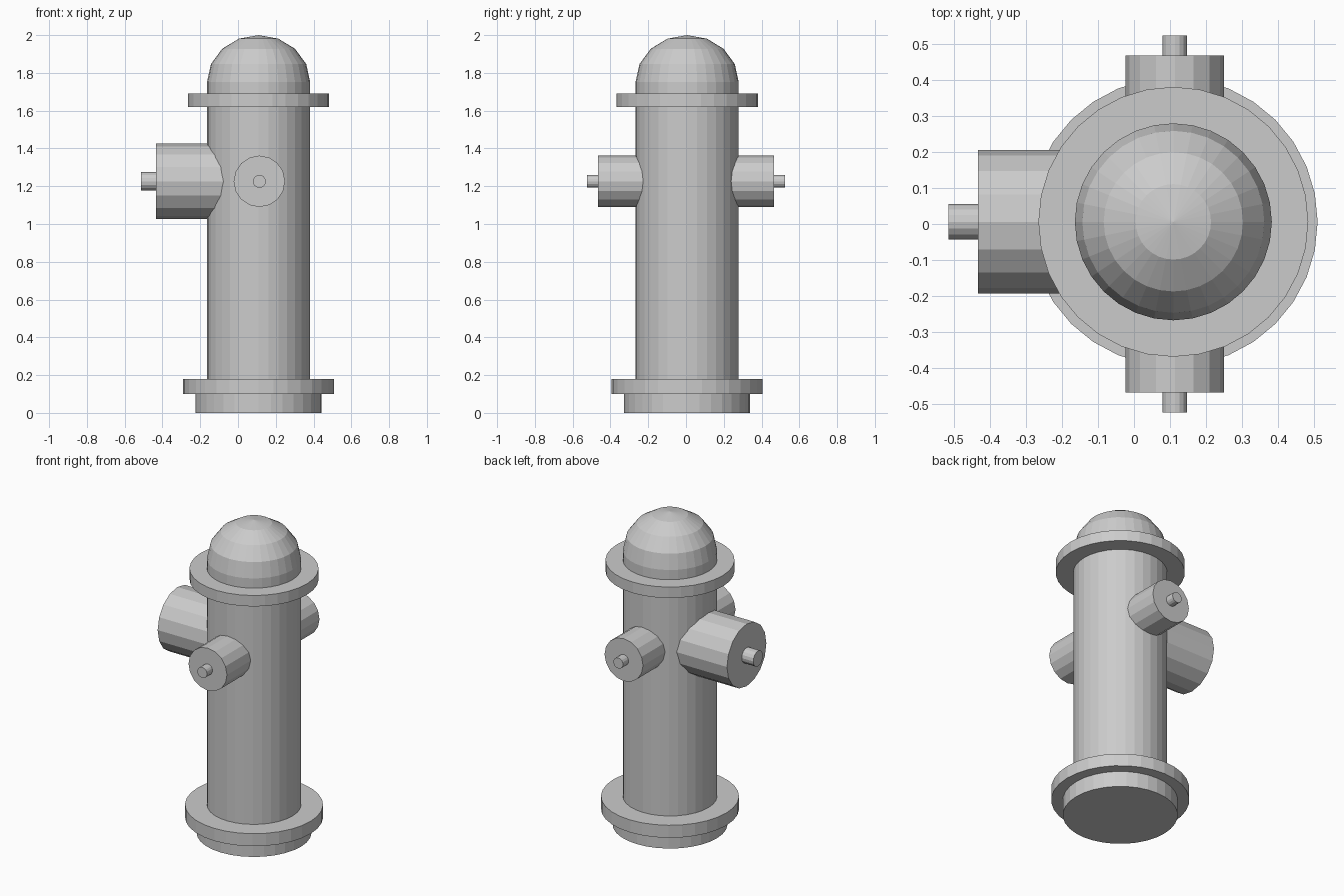
import bpy, bmesh, math
from mathutils import Matrix, Vector

if "Cube" in bpy.data.objects:
    bpy.data.objects.remove(bpy.data.objects["Cube"])

AXIS = Vector((0.109, 0.006, 0.0))


def lathe(name, profile, sides, origin, direction=(0, 0, 1)):
    """Closed solid of revolution from (radius, height) points; radius 0 is a tip."""
    bm = bmesh.new()
    rings = []
    for r, h in profile:
        if r == 0:
            rings.append([bm.verts.new((0, 0, h))])
        else:
            rings.append([bm.verts.new((r * math.cos(2 * math.pi * i / sides),
                                        r * math.sin(2 * math.pi * i / sides), h))
                          for i in range(sides)])
    for a, b in zip(rings, rings[1:]):
        for i in range(sides):
            j = (i + 1) % sides
            if len(b) == 1:
                bm.faces.new((a[i], a[j], b[0]))
            else:
                bm.faces.new((a[i], a[j], b[j], b[i]))
    bm.faces.new(rings[0][::-1])
    if len(rings[-1]) > 1:
        bm.faces.new(rings[-1])
    turn = Vector((0, 0, 1)).rotation_difference(Vector(direction)).to_matrix().to_4x4()
    bm.transform(Matrix.Translation(origin) @ turn)
    bmesh.ops.recalc_face_normals(bm, faces=bm.faces)
    mesh = bpy.data.meshes.new(name)
    bm.to_mesh(mesh)
    bm.free()
    obj = bpy.data.objects.new(name, mesh)
    bpy.context.collection.objects.link(obj)
    return obj


# Barrel with foot, two flanges and faceted dome, as one profile
R = 0.273
profile = [(0.333, 0), (0.333, 0.10), (0.40, 0.10), (0.40, 0.18), (R, 0.18),
           (R, 1.62), (0.374, 1.62), (0.374, 1.69), (R, 1.69)]
for k in range(4):
    a = math.radians(22.5 * k)
    profile.append((R * math.cos(a), 1.752 + 0.248 * math.sin(a)))
profile.append((0, 2.0))
lathe("hydrant_body", profile, 32, AXIS)


# Outlets: capped cylinder with a small nut on the end
def outlet(name, origin, direction, radius, length, nut_radius, nut_end):
    lathe(name, [(radius, 0.1), (radius, length), (nut_radius, length),
                 (nut_radius, nut_end)], 16, origin, direction)


outlet("large_outlet", (0.109, 0.006, 1.226), (-1, 0, 0), 0.199, 0.542, 0.049, 0.623)
for side, label in ((-1, "front"), (1, "back")):
    outlet(label + "_outlet", (0.113, 0, 1.226), (0, side, 0), 0.136, 0.467, 0.034, 0.523)
